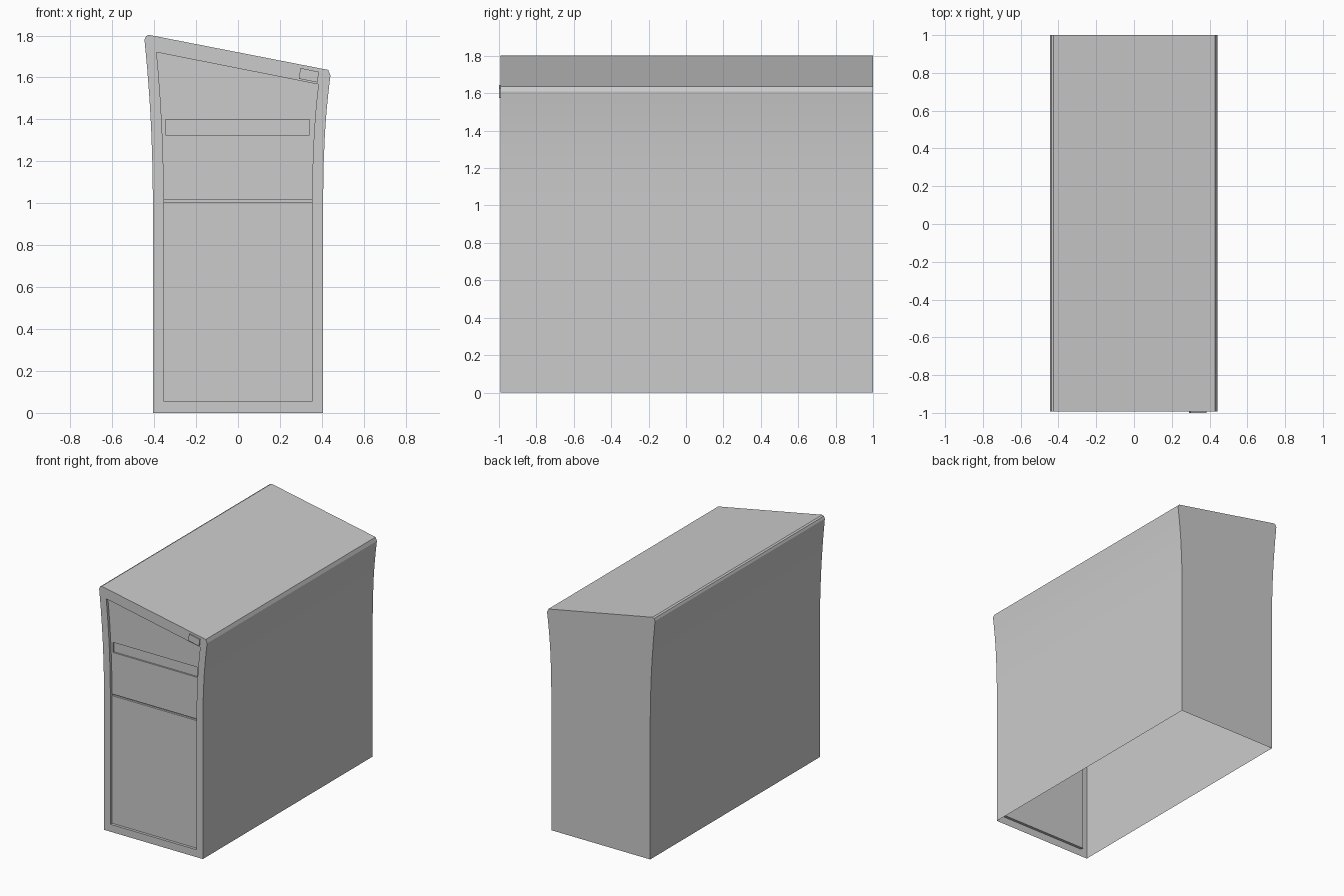
import bpy, bmesh

if "Cube" in bpy.data.objects:
    bpy.data.objects.remove(bpy.data.objects["Cube"])

FRONT, BACK = -0.992, 1.0      # y of the front and back faces
PANEL = FRONT + 0.02           # recessed front panel
RIM = 0.052                    # frame width around the panel


def side_x(z, s):
    """Flared side of the case: s = -1 left, +1 right."""
    u = max(0.0, z - 1.0)
    flare = 0.04 * (u / 0.78) ** 2 if s < 0 else 0.035 * (u / 0.61) ** 2.3
    return s * (0.406 + flare)


def finish(bm, name, merge=True):
    if merge:
        bmesh.ops.remove_doubles(bm, verts=bm.verts, dist=1e-5)
    bmesh.ops.recalc_face_normals(bm, faces=bm.faces)
    mesh = bpy.data.meshes.new(name)
    bm.to_mesh(mesh)
    bm.free()
    ob = bpy.data.objects.new(name, mesh)
    bpy.context.collection.objects.link(ob)
    bpy.context.view_layer.objects.active = ob
    ob.select_set(True)
    bpy.ops.object.shade_smooth_by_angle(angle=0.4)
    ob.select_set(False)
    return ob


def face(bm, pts):
    return bm.faces.new([bm.verts.new(p) for p in pts])


def at(y, pts):
    return [(x, y, z) for x, z in pts]


def walls(bm, pts, y0, y1, closed=True):
    n = len(pts)
    for i in range(n if closed else n - 1):
        (ax, az), (bx, bz) = pts[i], pts[(i + 1) % n]
        face(bm, [(ax, y0, az), (bx, y0, bz), (bx, y1, bz), (ax, y1, az)])


# Matching heights up the left and right edges
mid = [(z, z) for z in (1.003, 1.015, 1.17, 1.325, 1.4)]
outer = [(0, 0)] + mid + [(1.5, 1.46), (1.64, 1.54), (1.78, 1.61)]
inner = [(0.055, 0.055)] + mid + [(1.5, 1.45), (1.61, 1.51), (1.72, 1.567)]
OL = [(side_x(a, -1), a) for a, b in outer]
OR = [(side_x(b, 1), b) for a, b in outer]
IL = [(side_x(a, -1) + RIM, a) for a, b in inner]
IR = [(side_x(b, 1) - RIM, b) for a, b in inner]
TOP = [(-0.438, 1.797), (-0.425, 1.803), (0.43, 1.636)]

# Case shell: open underneath, closed back, framed front
bm = bmesh.new()
profile = OL + TOP + OR[::-1]
walls(bm, profile, FRONT, BACK, closed=False)
face(bm, at(BACK, profile))
for i in range(len(OL) - 1):
    face(bm, at(FRONT, [OL[i], IL[i], IL[i + 1], OL[i + 1]]))
    face(bm, at(FRONT, [IR[i], OR[i], OR[i + 1], IR[i + 1]]))
face(bm, at(FRONT, [OL[0], OR[0], IR[0], IL[0]]))
face(bm, at(FRONT, [OL[-1]] + TOP + [OR[-1], IR[-1], IL[-1]]))
walls(bm, IL + IR[::-1], FRONT, PANEL)
finish(bm, "case_shell")

# Front panel with a horizontal groove and a shallow drive slot
bm = bmesh.new()
for i in range(len(IL) - 1):
    quad = [IL[i], IR[i], IR[i + 1], IL[i + 1]]
    if i == 1:                                   # groove
        face(bm, at(PANEL + 0.015, quad))
        walls(bm, quad, PANEL, PANEL + 0.015)
    elif i == 4:                                 # drive slot
        z0, z1 = 1.325, 1.4
        slot = [(-0.345, z0), (0.342, z0), (0.342, z1), (-0.345, z1)]
        face(bm, at(PANEL, [IL[i], slot[0], slot[3], IL[i + 1]]))
        face(bm, at(PANEL, [slot[1], IR[i], IR[i + 1], slot[2]]))
        walls(bm, slot, PANEL, PANEL + 0.012)
        face(bm, at(PANEL + 0.012, slot))
    else:
        face(bm, at(PANEL, quad))
finish(bm, "front_panel")

# Power button on the frame's upper right corner
bm = bmesh.new()
button = [(0.29, 1.594), (0.38, 1.576), (0.385, 1.627), (0.298, 1.645)]
face(bm, at(-1.0, button))
walls(bm, button, -1.0, FRONT)
finish(bm, "power_button")
